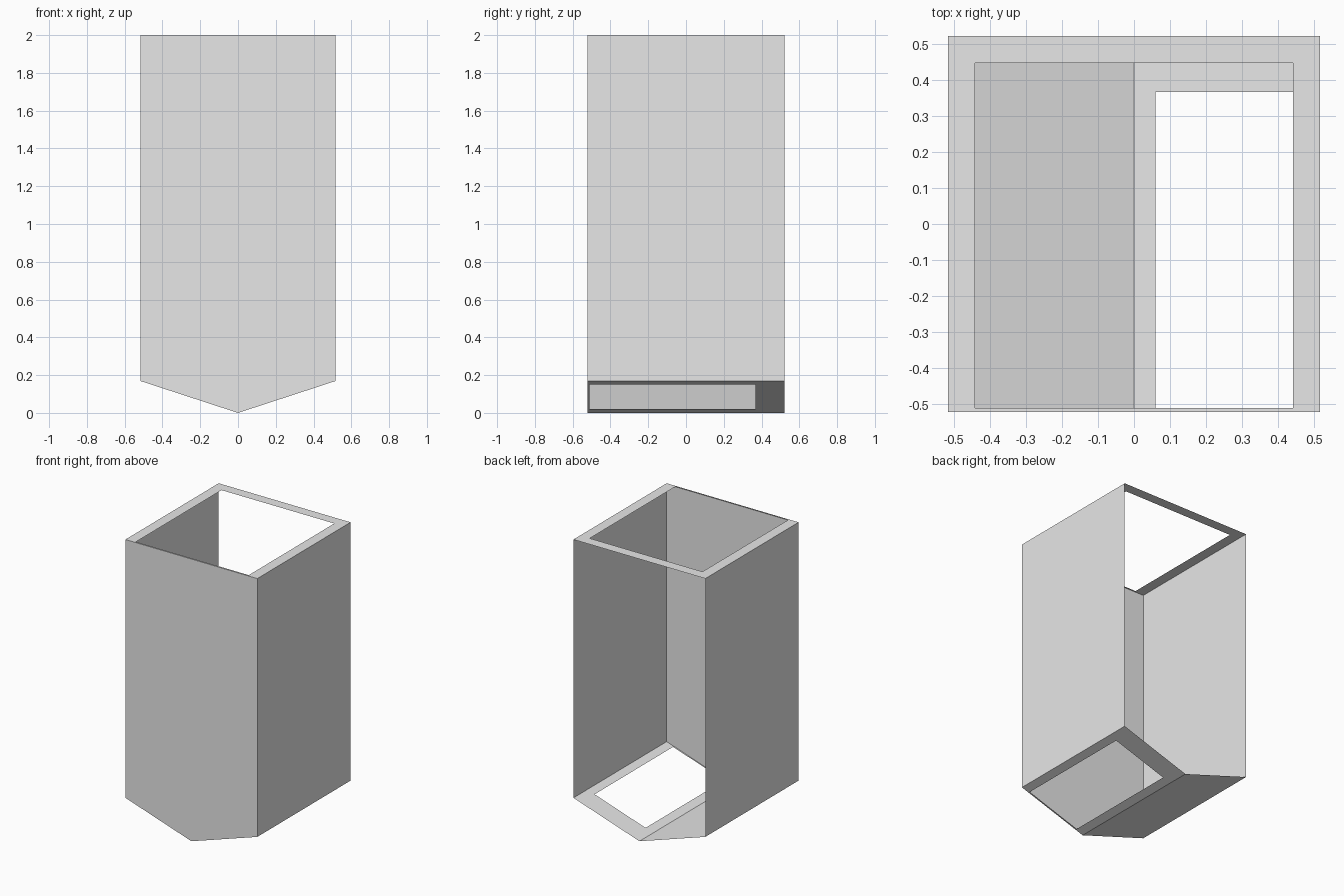
import bpy

cube = bpy.data.objects.get("Cube")
if cube:
    bpy.data.objects.remove(cube, do_unlink=True)

W, D, TOP, EAVE = 0.517, 0.522, 2.0, 0.169   # half width, half depth, heights

grey = bpy.data.materials.new("light_grey")
grey.use_nodes = True
colour = (0.8, 0.8, 0.8, 1)
grey.diffuse_color = colour
grey.node_tree.nodes["Principled BSDF"].inputs["Base Color"].default_value = colour


def sheet(name, verts, faces):
    mesh = bpy.data.meshes.new(name)
    mesh.from_pydata(verts, [], faces)
    mesh.materials.append(grey)
    obj = bpy.data.objects.new(name, mesh)
    bpy.context.collection.objects.link(obj)
    return obj


def corners(x0, x1, y0, y1, height):
    return [(x, y, height(x)) for x, y in ((x0, y0), (x1, y0), (x1, y1), (x0, y1))]


def frame(name, outer, inner, height, face_up):
    """Flat sheet with a rectangular opening."""
    verts = corners(*outer, height) + corners(*inner, height)
    faces = []
    for i in range(4):
        j = (i + 1) % 4
        quad = (i, j, j + 4, i + 4)
        faces.append(quad if face_up else quad[::-1])
    return sheet(name, verts, faces)


def slope(x):
    return EAVE * abs(x) / W


# Front panel with its pointed lower edge; the back stays open
sheet("front_panel",
      [(-W, -D, TOP), (-W, -D, EAVE), (0, -D, 0), (W, -D, EAVE), (W, -D, TOP)],
      [range(5)])

# Side walls
for name, side in (("left_wall", 1), ("right_wall", -1)):
    quad = (0, 1, 2, 3) if side > 0 else (3, 2, 1, 0)
    x = side * W
    sheet(name, [(x, -D, EAVE), (x, D, EAVE), (x, D, TOP), (x, -D, TOP)], [quad])

# Top rim, narrow along the front
frame("top_rim", (-W, W, -D, D), (-0.442, 0.442, -0.511, 0.447),
      lambda x: TOP, True)

# Sloping floor: one half solid, the other with an opening
sheet("right_floor", corners(-W, 0, -D, D, slope), [(3, 2, 1, 0)])
frame("left_floor", (0, W, -D, D), (0.06, 0.46, -0.512, 0.367), slope, False)
